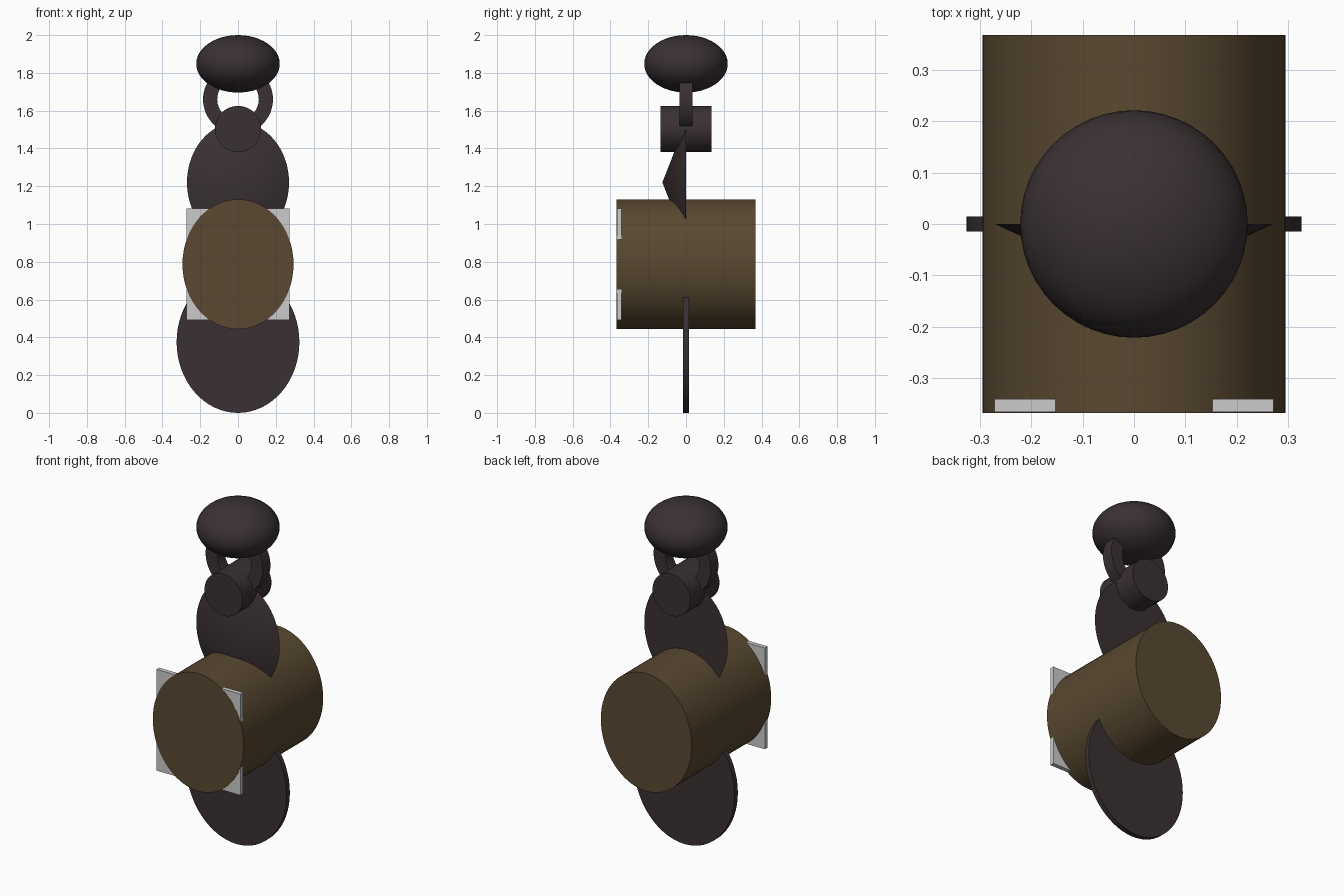
import bpy, bmesh, math
from mathutils import Matrix

if "Cube" in bpy.data.objects:
    bpy.data.objects.remove(bpy.data.objects["Cube"])


def material(name, rgb):
    m = bpy.data.materials.new(name)
    m.diffuse_color = (*rgb, 1)
    m.use_nodes = True
    m.node_tree.nodes["Principled BSDF"].inputs["Base Color"].default_value = m.diffuse_color
    return m


DARK = material("dark_iron", (0.042, 0.030, 0.032))
BROWN = material("brown_wood", (0.100, 0.065, 0.030))


def finish(name, bm, mat=None, smooth=True):
    bmesh.ops.recalc_face_normals(bm, faces=bm.faces)
    me = bpy.data.meshes.new(name)
    bm.to_mesh(me)
    bm.free()
    ob = bpy.data.objects.new(name, me)
    bpy.context.collection.objects.link(ob)
    if mat:
        me.materials.append(mat)
    if smooth:
        bpy.ops.object.select_all(action='DESELECT')
        ob.select_set(True)
        bpy.context.view_layer.objects.active = ob
        bpy.ops.object.shade_smooth_by_angle(angle=math.radians(30))
    return ob


def round_y(name, z, rx, rz, y0, y1, mat, tip=1.0):
    """Elliptical cylinder or cone along y; tip scales the front end."""
    bm = bmesh.new()
    bmesh.ops.create_cone(bm, cap_ends=True, segments=64, radius1=1,
                          radius2=tip, depth=1)
    # local +z becomes -y (front)
    bm.transform(Matrix.Translation((0, (y0 + y1) / 2, z))
                 @ Matrix.Diagonal((rx, y1 - y0, rz, 1))
                 @ Matrix.Rotation(math.pi / 2, 4, 'X'))
    return finish(name, bm, mat)


# Body, base disc, pointed neck plate and cross barrel
round_y("body_barrel", 0.787, 0.294, 0.344, -0.367, 0.367, BROWN)
round_y("base_disc", 0.375, 0.325, 0.375, -0.015, 0.015, DARK)
round_y("neck_cone", 1.22, 0.27, 0.32, -0.125, 0.0, DARK, tip=0.0)
round_y("upper_cylinder", 1.503, 0.122, 0.122, -0.135, 0.135, DARK)

# Flat hanging ring: rectangular section spun around y
bm = bmesh.new()
section = [bm.verts.new((x, y, 0)) for x, y in
           ((0.11, -0.035), (0.185, -0.035), (0.185, 0.035), (0.11, 0.035))]
edges = [bm.edges.new((section[i], section[(i + 1) % 4])) for i in range(4)]
bmesh.ops.spin(bm, geom=section + edges, cent=(0, 0, 0), axis=(0, 1, 0),
               angle=math.tau, steps=64, use_merge=True)
bmesh.ops.remove_doubles(bm, verts=bm.verts, dist=1e-5)
bm.transform(Matrix.Translation((0, 0, 1.66)))
finish("hanging_ring", bm, DARK)

# Flattened ball on top
bm = bmesh.new()
bmesh.ops.create_uvsphere(bm, u_segments=48, v_segments=24, radius=1)
bm.transform(Matrix.Translation((0, 0, 1.848))
             @ Matrix.Diagonal((0.221, 0.221, 0.152, 1)))
finish("top_ball", bm, DARK)

# Four corner plates at the front of the body
for side, x in (("left", -0.212), ("right", 0.212)):
    for level, z in (("lower", 0.572), ("upper", 1.002)):
        bm = bmesh.new()
        bmesh.ops.create_cube(bm, size=1)
        bm.transform(Matrix.Translation((x, -0.353, z))
                     @ Matrix.Diagonal((0.119, 0.025, 0.162, 1)))
        finish(f"corner_plate_{level}_{side}", bm, smooth=False)
